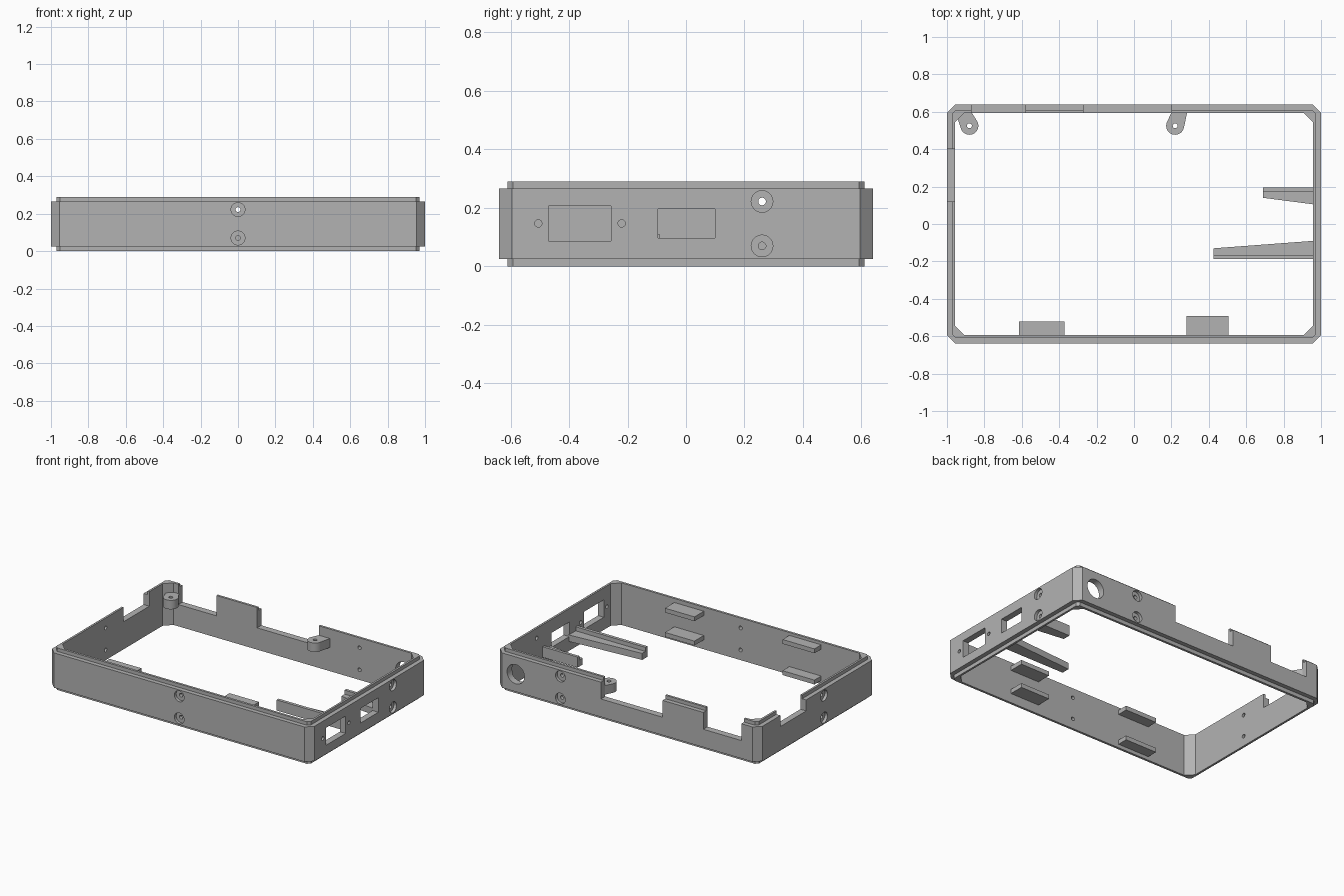
import bpy, bmesh
from math import cos, sin, pi, radians
from mathutils import Matrix

cube = bpy.data.objects.get("Cube")
if cube:
    bpy.data.objects.remove(cube, do_unlink=True)

grey = bpy.data.materials.new("plain_grey")
grey.use_nodes = True
COLOUR = (0.45, 0.45, 0.45, 1)
grey.diffuse_color = COLOUR
grey.node_tree.nodes["Principled BSDF"].inputs["Base Color"].default_value = COLOUR

HEIGHT, MID = 0.29, 0.147
STEP_LOW, STEP_HIGH = 0.026, 0.266
SCREW_HEIGHTS = (0.07, 0.222)


def finish(name, bm):
    bmesh.ops.recalc_face_normals(bm, faces=bm.faces)
    mesh = bpy.data.meshes.new(name)
    bm.to_mesh(mesh)
    bm.free()
    mesh.materials.append(grey)
    obj = bpy.data.objects.new(name, mesh)
    bpy.context.collection.objects.link(obj)
    return obj


def prism(name, outline, low, high):
    """Convex outline in plan, raised from low to high."""
    bm = bmesh.new()
    for z in (low, high):
        for x, y in outline:
            bm.verts.new((x, y, z))
    bmesh.ops.convex_hull(bm, input=bm.verts)
    bmesh.ops.dissolve_limit(bm, angle_limit=radians(1), verts=bm.verts, edges=bm.edges)
    return finish(name, bm)


def box(name, x0, x1, y0, y1, z0, z1):
    return prism(name, [(x0, y0), (x1, y0), (x1, y1), (x0, y1)], z0, z1)


def rod(axis, centre, radius, length):
    """Cylinder cutter along one axis."""
    turn = {"X": Matrix.Rotation(pi / 2, 4, "Y"),
            "Y": Matrix.Rotation(pi / 2, 4, "X"),
            "Z": Matrix()}[axis]
    bm = bmesh.new()
    bmesh.ops.create_cone(bm, cap_ends=True, segments=32, radius1=radius, radius2=radius,
                          depth=length, matrix=Matrix.Translation(centre) @ turn)
    return finish("cutter", bm)


def carve(obj, cutters):
    for cutter in cutters:
        cutter.hide_render = True
        mod = obj.modifiers.new("cut", "BOOLEAN")
        mod.operation, mod.solver, mod.object = "DIFFERENCE", "EXACT", cutter
    graph = bpy.context.evaluated_depsgraph_get()
    mesh = bpy.data.meshes.new_from_object(obj.evaluated_get(graph))
    obj.modifiers.clear()
    obj.data = mesh
    for cutter in cutters:
        bpy.data.objects.remove(cutter, do_unlink=True)
    bpy.ops.object.select_all(action="DESELECT")
    obj.select_set(True)
    bpy.context.view_layer.objects.active = obj
    bpy.ops.object.shade_smooth_by_angle(angle=radians(30))


def octagon(hx, hy, c):
    return [(hx, c - hy), (hx, hy - c), (hx - c, hy), (c - hx, hy),
            (-hx, hy - c), (-hx, c - hy), (c - hx, -hy), (hx - c, -hy)]


# Frame: chamfered ring with a recessed lip above and below
inner = octagon(0.956, 0.594, 0.05)
lip = octagon(0.97, 0.61, 0.018)
body = octagon(1.0, 0.64, 0.045)
section = [(inner, 0), (lip, 0), (lip, STEP_LOW), (body, STEP_LOW),
           (body, STEP_HIGH), (lip, STEP_HIGH), (lip, HEIGHT), (inner, HEIGHT)]
bm = bmesh.new()
rings = [[bm.verts.new((x, y, z)) for x, y in loop] for loop, z in section]
for k, ring in enumerate(rings):
    following = rings[(k + 1) % len(rings)]
    for i in range(8):
        j = (i + 1) % 8
        bm.faces.new((ring[i], ring[j], following[j], following[i]))
frame = finish("frame", bm)

# Notches in the back and side walls
cutters = [box("cutter", -0.27, 0.2, 0.55, 0.7, 0.15, 0.4),
           box("cutter", -0.87, -0.58, 0.55, 0.7, 0.15, 0.4),
           box("cutter", -1.1, -0.9, 0.12, 0.4, 0.19, 0.4)]

# Port openings, their small screw holes and the round cable hole
cutters += [box("cutter", 0.9, 1.1, -0.47, -0.256, 0.087, 0.207),
            box("cutter", 0.9, 1.1, -0.095, 0.1, 0.097, 0.197),
            rod("X", (1, -0.505, MID), 0.0125, 0.2),
            rod("X", (1, -0.22, MID), 0.0125, 0.2),
            rod("Y", (0.85, 0.62, MID), 0.066, 0.1)]

# Counterbored screw holes, a pair in each wall
for axis, x, y in (("Y", 0, -0.64), ("Y", 0.51, 0.64), ("X", 1, 0.26), ("X", -1, -0.075)):
    for z in SCREW_HEIGHTS:
        cutters += [rod(axis, (x, y, z), 0.037, 0.04), rod(axis, (x, y, z), 0.013, 0.2)]
carve(frame, cutters)

# Screw lugs on the back wall
for name, cx, root in (
        ("corner_lug", -0.88, [(-0.945, 0.57), (-0.945, 0.6), (-0.87, 0.6)]),
        ("back_lug", 0.22, [(0.202, 0.6), (0.285, 0.6)])):
    circle = [(cx + 0.048 * cos(a * pi / 16), 0.525 + 0.048 * sin(a * pi / 16))
              for a in range(32)]
    lug = prism(name, circle + root, 0.163, 0.225)
    carve(lug, [rod("Z", (cx, 0.525, 0.2), 0.013, 0.2)])

# Tapered board rails with a raised outer edge
for name, tip, edge, ledge, tip_y, wall_y in (
        ("back_rail", 0.69, 0.195, 0.175, 0.14, 0.105),
        ("front_rail", 0.425, -0.187, -0.165, -0.13, -0.09)):
    prism(name, [(tip, edge), (tip, tip_y), (0.96, wall_y), (0.96, edge)], 0.065, 0.11)
    box(name + "_edge", tip, 0.96, min(edge, ledge), max(edge, ledge), 0.11, 0.138)

# Retaining plates inside the front wall
for name, x0, x1, depth, heights in (
        ("right_plate", -0.615, -0.372, -0.52, (0.025, 0.24)),
        ("left_plate", 0.28, 0.505, -0.492, (0.065, 0.232))):
    for place, z in zip(("lower_", "upper_"), heights):
        box(place + name, x0, x1, -0.6, depth, z, z + 0.03)
